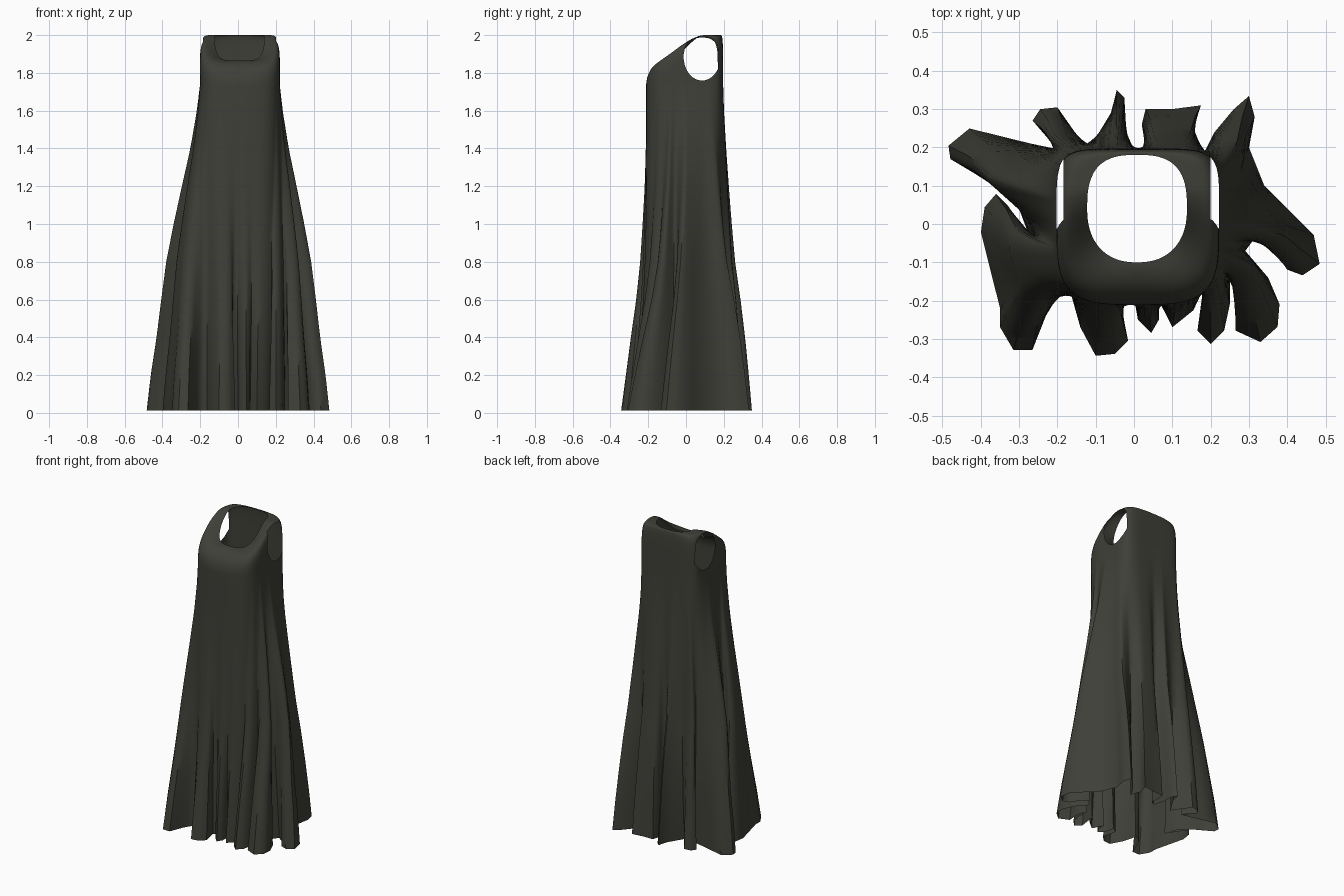
import bpy, bmesh, math
from mathutils import Vector

if "Cube" in bpy.data.objects:
    bpy.data.objects.remove(bpy.data.objects["Cube"])

# Pleated hem outline, counterclockwise from the front left
HEM = [(-.165, -.18), (-.14, -.27), (-.10, -.345), (-.05, -.34), (-.015, -.305), (-.035, -.21),
       (0, -.19), (.01, -.25), (.045, -.285), (.065, -.25), (.065, -.20), (.10, -.27), (.155, -.225),
       (.18, -.17), (.165, -.28), (.20, -.315), (.235, -.28), (.25, -.21), (.25, -.14), (.27, -.20),
       (.265, -.28), (.33, -.31), (.375, -.27), (.38, -.21), (.35, -.14), (.29, -.07), (.32, -.03),
       (.37, -.07), (.40, -.12), (.44, -.135), (.485, -.105), (.47, -.03), (.34, .10), (.30, .20),
       (.315, .28), (.30, .335), (.26, .30), (.21, .24), (.18, .18), (.155, .25), (.175, .31),
       (.10, .30), (.03, .30), (.02, .26), (.03, .20), (0, .18), (-.02, .24), (-.025, .33),
       (-.045, .35), (-.06, .29), (-.12, .19), (-.20, .305), (-.245, .30), (-.265, .27),
       (-.20, .195), (-.27, .21), (-.43, .25), (-.485, .205), (-.48, .17), (-.36, .10),
       (-.30, .04), (-.27, -.04), (-.33, .05), (-.36, .08), (-.39, .045), (-.40, -.02),
       (-.35, -.22), (-.35, -.27), (-.315, -.33), (-.265, -.33), (-.23, -.24), (-.20, -.19)]
VALLEYS = [0, 5, 10, 13, 18, 25, 38, 45, 50, 54, 61]
# Height, then share of the hem shape sideways, at the front and at the back
FLARE = [(0, 1, 1, 1), (.2, .93, .83, .91), (.4, .83, .64, .8), (.6, .75, .43, .65),
         (.8, .66, .27, .46), (1, .52, .17, .34), (1.2, .36, .08, .23), (1.4, .19, .03, .12),
         (1.6, .06, 0, .03), (1.73, 0, 0, 0)]


def flare(z):
    for lo, hi in zip(FLARE, FLARE[1:]):
        if z <= hi[0] + 1e-6:
            t = (z - lo[0]) / (hi[0] - lo[0])
            return [a + (b - a) * t for a, b in zip(lo[1:], hi[1:])]


def rounded(phi, cx, cy, rx, ry, front, back):
    """Point on a rounded rectangle, with its own corner sharpness front and back."""
    c, s = math.cos(phi), math.sin(phi)
    e = front if s < 0 else back
    r = (abs(c / rx) ** e + abs(s / ry) ** e) ** (-1 / e)
    return cx + r * c, cy + r * s


def torso(phi):
    return rounded(phi, .01, -.007, .212, .204, 3.6, 6)


# Valleys stay in their own direction; cloth between them is shared out by length
n = len(HEM)
start = math.atan2(HEM[0][1], HEM[0][0])
ang = []
for a, b in zip(VALLEYS, VALLEYS[1:] + [n]):
    pa = (math.atan2(HEM[a][1], HEM[a][0]) - start) % math.tau
    pb = math.tau if b == n else (math.atan2(HEM[b][1], HEM[b][0]) - start) % math.tau
    run = [math.dist(HEM[i], HEM[(i + 1) % n]) for i in range(a, b)]
    for i in range(b - a):
        ang.append(pa + (pb - pa) * sum(run[:i]) / sum(run))

cols, hem = [], []
for i in range(n):
    a, b = HEM[i], HEM[(i + 1) % n]
    p, q = ang[i], ang[(i + 1) % n] + (math.tau if i == n - 1 else 0)
    cols += [p + start, (p + q) / 2 + start]
    hem += [Vector(a), (Vector(a) + Vector(b)) / 2]
m = len(cols)
# Softer folds for the upper skirt
soft = hem
for _ in range(4):
    soft = [(soft[j - 1] + 2 * soft[j] + soft[(j + 1) % m]) / 4 for j in range(m)]

# Skirt and bodice rings
rings = []
for k in range(25):
    z = .012 + (1.73 - .012) * k / 24
    fx, ff, fb = flare(z)
    ring = []
    for phi, h0, h1 in zip(cols, hem, soft):
        x, y = torso(phi)
        hx, hy = h0.lerp(h1, min(1, z / 1.2))
        w = min(1, max(0, .5 + hy / .4))
        fy = ff + (fb - ff) * w
        ring.append((x + (hx - x) * fx, y + (hy - y) * fy, z))
    rings.append(ring)

# Yoke rings curving over the bust and shoulders to the neckline
for k in range(1, 21):
    s = math.pi / 2 * k / 20
    ring = []
    for phi in cols:
        x, y = torso(phi)
        nx, ny = rounded(phi, .008, .04, .13, .14, 2.3, 2.8)
        t = min(1, max(0, (ny + .1) / .2))
        nz = 1.865 + .135 * t * t * (3 - 2 * t)
        sn = math.sin(phi)
        p = .33 + (.67 * sn * sn if sn < 0 else .15 * sn ** 4)
        u, v = 1 - max(0, math.cos(s)) ** p, math.sin(s) ** p
        ring.append((x + (nx - x) * u, y + (ny - y) * u, 1.73 + (nz - 1.73) * v))
    rings.append(ring)

bm = bmesh.new()
vr = [[bm.verts.new(c) for c in r] for r in rings]
for lo, hi in zip(vr, vr[1:]):
    for j in range(m):
        bm.faces.new((lo[j], lo[(j + 1) % m], hi[(j + 1) % m], hi[j]))

# Armholes: slice along an oval and the strap edges, then remove the inside
AY, AZ, RY, RZ, LEFT, RIGHT = .085, 1.885, .097, .125, -.184, .2
SIDES = 28


def slice_upper(co, no):
    faces = [f for f in bm.faces if f.calc_center_median().z > 1.7
             and abs(f.calc_center_median().x) > .13]
    geom = set(faces)
    for f in faces:
        geom.update(f.edges)
        geom.update(f.verts)
    bmesh.ops.bisect_plane(bm, geom=list(geom), dist=1e-5, plane_co=co, plane_no=no)


planes = []
for i in range(SIDES):
    a = math.tau * i / SIDES
    no = Vector((0, math.cos(a) / RY, math.sin(a) / RZ)).normalized()
    planes.append((Vector((0, AY + RY * math.cos(a), AZ + RZ * math.sin(a))), no))
for x in (LEFT, RIGHT):
    planes.append((Vector((x, 0, 0)), Vector((1, 0, 0))))
for co, no in planes:
    slice_upper(co, no)
hole = []
for f in bm.faces:
    c = f.calc_center_median()
    if (c.x < LEFT or c.x > RIGHT) and all((c - co).dot(no) < 0 for co, no in planes[:SIDES]):
        hole.append(f)
bmesh.ops.delete(bm, geom=hole, context='FACES')

me = bpy.data.meshes.new("dress")
bm.to_mesh(me)
bm.free()
dress = bpy.data.objects.new("dress", me)
bpy.context.collection.objects.link(dress)
cloth = bpy.data.materials.new("dark_olive_cloth")
cloth.diffuse_color = (.05, .05, .04, 1)
cloth.use_nodes = True
cloth.node_tree.nodes["Principled BSDF"].inputs["Base Color"].default_value = cloth.diffuse_color
me.materials.append(cloth)
bpy.context.view_layer.objects.active = dress
dress.select_set(True)
bpy.ops.object.shade_smooth_by_angle(angle=math.radians(50))
